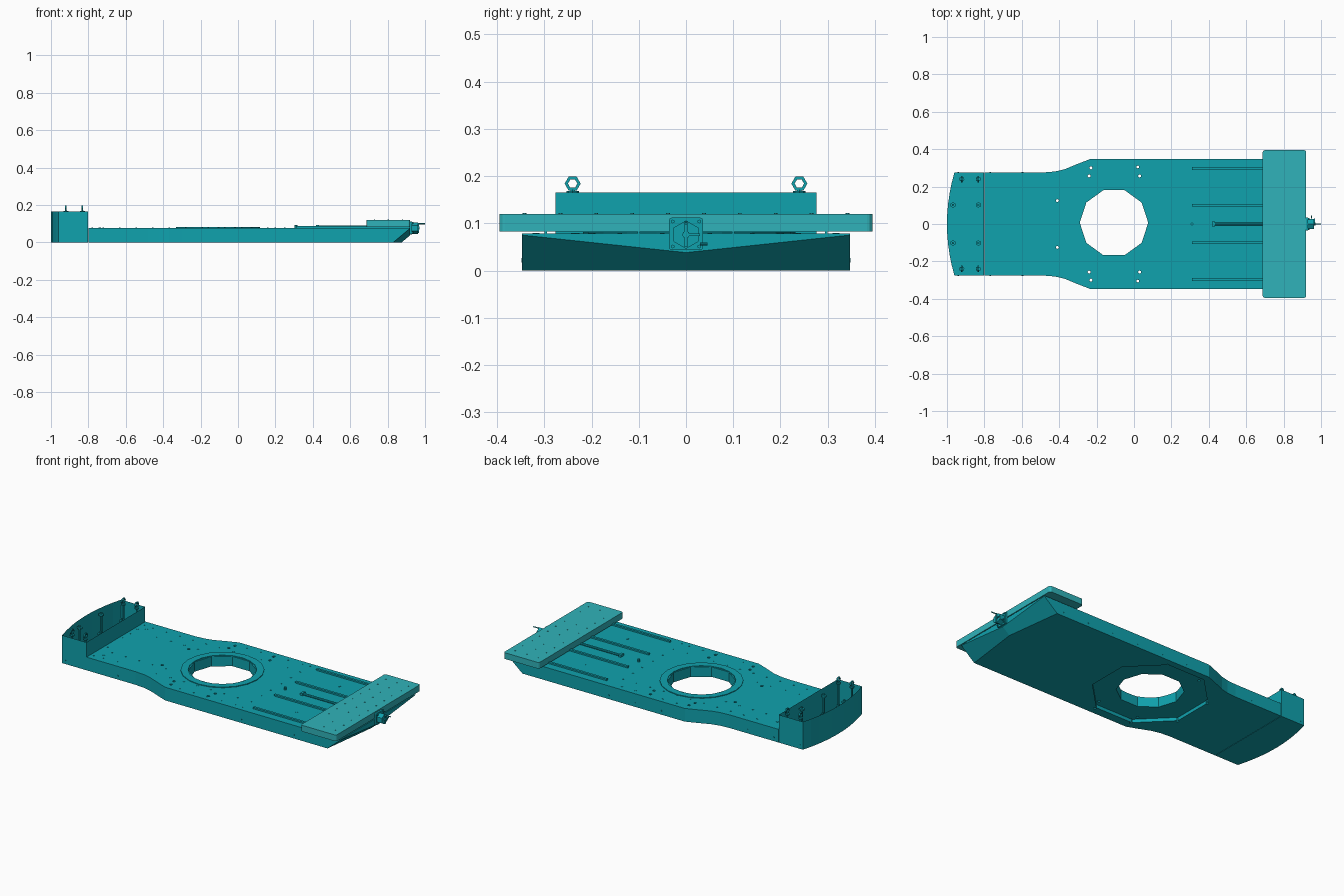
import bpy, bmesh, math
from mathutils import Matrix, Vector

if "Cube" in bpy.data.objects:
    bpy.data.objects.remove(bpy.data.objects["Cube"])

def material(name, rgb):
    m = bpy.data.materials.new(name)
    m.diffuse_color = (*rgb, 1)
    m.use_nodes = True
    m.node_tree.nodes["Principled BSDF"].inputs["Base Color"].default_value = m.diffuse_color
    return m

TEAL = material("teal", (0.005, 0.36, 0.42))
LIGHT = material("light_teal", (0.03, 0.45, 0.49))

def finish(name, bm, mat=TEAL):
    me = bpy.data.meshes.new(name)
    bm.to_mesh(me)
    bm.free()
    me.materials.append(mat)
    ob = bpy.data.objects.new(name, me)
    bpy.context.collection.objects.link(ob)
    return ob

def add_box(bm, x0, x1, y0, y1, z0, z1):
    m = Matrix.Translation(((x0 + x1) / 2, (y0 + y1) / 2, (z0 + z1) / 2)) @ \
        Matrix.Diagonal((x1 - x0, y1 - y0, z1 - z0, 1))
    return bmesh.ops.create_cube(bm, size=1, matrix=m)["verts"]

def add_rod(bm, a, b, r, n=8, turn=0.0):
    a, b = Vector(a), Vector(b)
    d = b - a
    m = Matrix.Translation((a + b) / 2) @ d.to_track_quat('Z', 'Y').to_matrix().to_4x4() @ Matrix.Rotation(turn, 4, 'Z')
    bmesh.ops.create_cone(bm, cap_ends=True, segments=n, radius1=r, radius2=r, depth=d.length, matrix=m)

def add_ring(bm, c, r_out, r_in, t, axis, n, turn=0.0):
    # rectangular-section ring around an axis
    q = Vector(axis).to_track_quat('Z', 'Y')
    rings = []
    for i in range(n):
        a = turn + math.tau * i / n
        rings.append([bm.verts.new(Vector(c) + q @ Vector((r * math.cos(a), r * math.sin(a), h)))
                      for r, h in ((r_in, -t), (r_out, -t), (r_out, t), (r_in, t))])
    for i in range(n):
        p, s = rings[i], rings[(i + 1) % n]
        for k in range(4):
            bm.faces.new((p[k], s[k], s[(k + 1) % 4], p[(k + 1) % 4]))

def prism(outline, z0, z1, lid=True):
    bm = bmesh.new()
    low = [bm.verts.new((x, y, z0)) for x, y in outline]
    high = [bm.verts.new((x, y, z1)) for x, y in outline]
    bm.faces.new(low[::-1])
    if lid:
        bm.faces.new(high)
    n = len(outline)
    for i in range(n):
        j = (i + 1) % n
        bm.faces.new((low[i], low[j], high[j], high[i]))
    return bm

def cut(ob, bm):
    tool = finish("cutter", bm)
    tool.hide_render = True
    mod = ob.modifiers.new("cut", 'BOOLEAN')
    mod.operation, mod.object, mod.solver = 'DIFFERENCE', tool, 'EXACT'
    bpy.context.view_layer.objects.active = ob
    bpy.ops.object.modifier_apply(modifier=mod.name)
    bpy.data.objects.remove(tool)

# Deck: waisted slab with a wedge-cut nose
half = [(0.92, 0.347), (-0.235, 0.347), (-0.30, 0.322), (-0.37, 0.293),
        (-0.42, 0.281), (-0.48, 0.276), (-0.80, 0.276)]
bm = prism(half + [(x, -y) for x, y in reversed(half)], 0, 0.078)
for s in (1, -1):
    p = Vector((0.83, 0.347 * s, 0))
    nrm = (Vector((0.92, 0.347 * s, 0.075)) - p).cross(Vector((0.92, 0, 0.038)) - p)
    if nrm.x < 0:
        nrm.negate()
    res = bmesh.ops.bisect_plane(bm, geom=bm.verts[:] + bm.edges[:] + bm.faces[:],
                                 plane_co=p, plane_no=nrm, clear_outer=True)
    edges = [e for e in res["geom_cut"] if isinstance(e, bmesh.types.BMEdge)]
    bmesh.ops.holes_fill(bm, edges=[e for e in edges if e.is_boundary], sides=0)
bmesh.ops.recalc_face_normals(bm, faces=bm.faces)
deck = finish("deck", bm)

# Openings: central hole, underside recess, small through holes
C = (-0.107, 0.007)
bm = bmesh.new()
add_rod(bm, (*C, -0.1), (*C, 0.2), 0.183, 10, math.pi / 10)
cut(deck, bm)
bm = bmesh.new()
add_rod(bm, (*C, -0.1), (*C, 0.02), 0.325, 8, math.pi / 8)
cut(deck, bm)
bm = bmesh.new()
for x, y in ((-0.41, 0.125), (-0.24, 0.257), (-0.23, 0.3), (0.02, 0.305), (0.03, 0.257)):
    for s in (1, -1):
        add_rod(bm, (x, y * s, -0.1), (x, y * s, 0.2), 0.008)
cut(deck, bm)

# Turntable rim around the hole
bm = bmesh.new()
add_ring(bm, (*C, 0.079), 0.225, 0.184, 0.003, (0, 0, 1), 20)
finish("hole_rim", bm)

# Open-topped end box with a bowed outer wall
bow = [(-1 + 0.04 * (k / 5) ** 2, 0.276 * k / 5) for k in range(5, -6, -1)]
bm = prism([(-0.802, 0.276)] + bow + [(-0.802, -0.276)], 0, 0.165, lid=False)
finish("end_box", bm)

# Eye bolts and plain studs inside the box
bm = bmesh.new()
for s in (1, -1):
    for x in (-0.92, -0.832):
        y = 0.24 * s
        add_rod(bm, (x, y, 0), (x, y, 0.172), 0.005)
        add_rod(bm, (x, y, 0.160), (x, y, 0.168), 0.013)
        add_rod(bm, (x, y, 0.02), (x, y, 0.03), 0.014, 6)
        add_ring(bm, (x, y, 0.184), 0.017, 0.010, 0.004, (1, 0, 0), 6)
    for x in (-0.968, -0.832):
        y = 0.102 * s
        add_rod(bm, (x, y, 0), (x, y, 0.155), 0.006)
        add_rod(bm, (x, y, 0.135), (x, y, 0.145), 0.015, 6)
finish("eye_bolts", bm)

# Slide rails and lead screw
bm = bmesh.new()
for y in (-0.297, -0.1, 0.1, 0.297):
    add_box(bm, 0.31, 0.918, y - 0.003, y + 0.003, 0.077, 0.084)
    add_box(bm, 0.31, 0.918, y - 0.007, y + 0.007, 0.083, 0.089)
finish("slide_rails", bm)
bm = bmesh.new()
add_rod(bm, (0.42, 0, 0.083), (0.93, 0, 0.083), 0.007)
add_box(bm, 0.418, 0.432, -0.014, 0.014, 0.077, 0.092)
add_rod(bm, (0.31, 0, 0.077), (0.31, 0, 0.094), 0.008)
finish("lead_screw", bm)

# Sliding platform with rounded corners
bm = bmesh.new()
add_box(bm, 0.688, 0.92, -0.395, 0.395, 0.083, 0.12)
up = [e for e in bm.edges if abs(e.verts[0].co.z - e.verts[1].co.z) > 0.01]
bmesh.ops.bevel(bm, geom=up, offset=0.012, segments=3, affect='EDGES', profile=0.5)
finish("sliding_platform", bm, LIGHT)

# Crank unit on the nose: flange, hexagonal hub, arm and pin
bm = bmesh.new()
v = add_box(bm, 0.916, 0.93, -0.036, 0.036, 0.043, 0.112)
up = [e for e in bm.edges if abs(e.verts[0].co.x - e.verts[1].co.x) > 0.01]
bmesh.ops.bevel(bm, geom=up, offset=0.006, segments=2, affect='EDGES', profile=0.5)
add_rod(bm, (0.93, 0, 0.076), (0.962, 0, 0.076), 0.030, 6)
for y in (-0.028, 0.028):
    for z in (0.051, 0.104):
        add_rod(bm, (0.93, y, z), (0.938, y, z), 0.004, 6)
finish("crank_hub", bm)
bm = bmesh.new()
add_rod(bm, (0.96, 0, 0.076), (0.97, 0, 0.076), 0.008)
add_box(bm, 0.963, 0.968, -0.003, 0.003, 0.05, 0.104)
add_box(bm, 0.963, 0.968, 0, 0.03, 0.073, 0.078)
add_rod(bm, (0.963, 0, 0.1), (1.0, 0, 0.1), 0.003)
add_rod(bm, (0.95, 0.03, 0.056), (0.95, 0.046, 0.056), 0.003)
finish("crank_handle", bm)

# Screw heads on the deck, platform and side walls
def screw(bm, p, d, r=0.005):
    add_rod(bm, Vector(p) - Vector(d) * 0.002, Vector(p) + Vector(d) * 0.0015, r, 6)

bm = bmesh.new()
Z = (0, 0, 1)
for s in (1, -1):
    for i in range(11):
        screw(bm, (-0.72 + i * 0.088, 0.232 * s, 0.078), Z)
    for i in range(5):
        screw(bm, (-0.72 + i * 0.088, 0.15 * s, 0.078), Z)
        screw(bm, (-0.16 + i * 0.09, 0.315 * s, 0.078), Z)
    for i in range(4):
        screw(bm, (-0.78, (0.04 + 0.066 * i) * s, 0.078), Z)
        screw(bm, (0.25, (0.05 + 0.09 * i) * s, 0.078), Z)
    screw(bm, (-0.74, 0.2 * s, 0.078), Z, 0.008)
    screw(bm, (0.525, 0.2 * s, 0.078), Z, 0.008)
    for i in range(11):
        x = -0.94 + i * 0.172
        if not -0.5 < x < -0.22:
            screw(bm, (x, (0.276 if x < -0.4 else 0.347) * s, 0.022), (0, s, 0))
finish("deck_screws", bm)
bm = bmesh.new()
for x in (0.73, 0.804, 0.88):
    for i in range(10):
        screw(bm, (x, -0.342 + i * 0.076, 0.12), Z, 0.004)
finish("platform_screws", bm, LIGHT)
